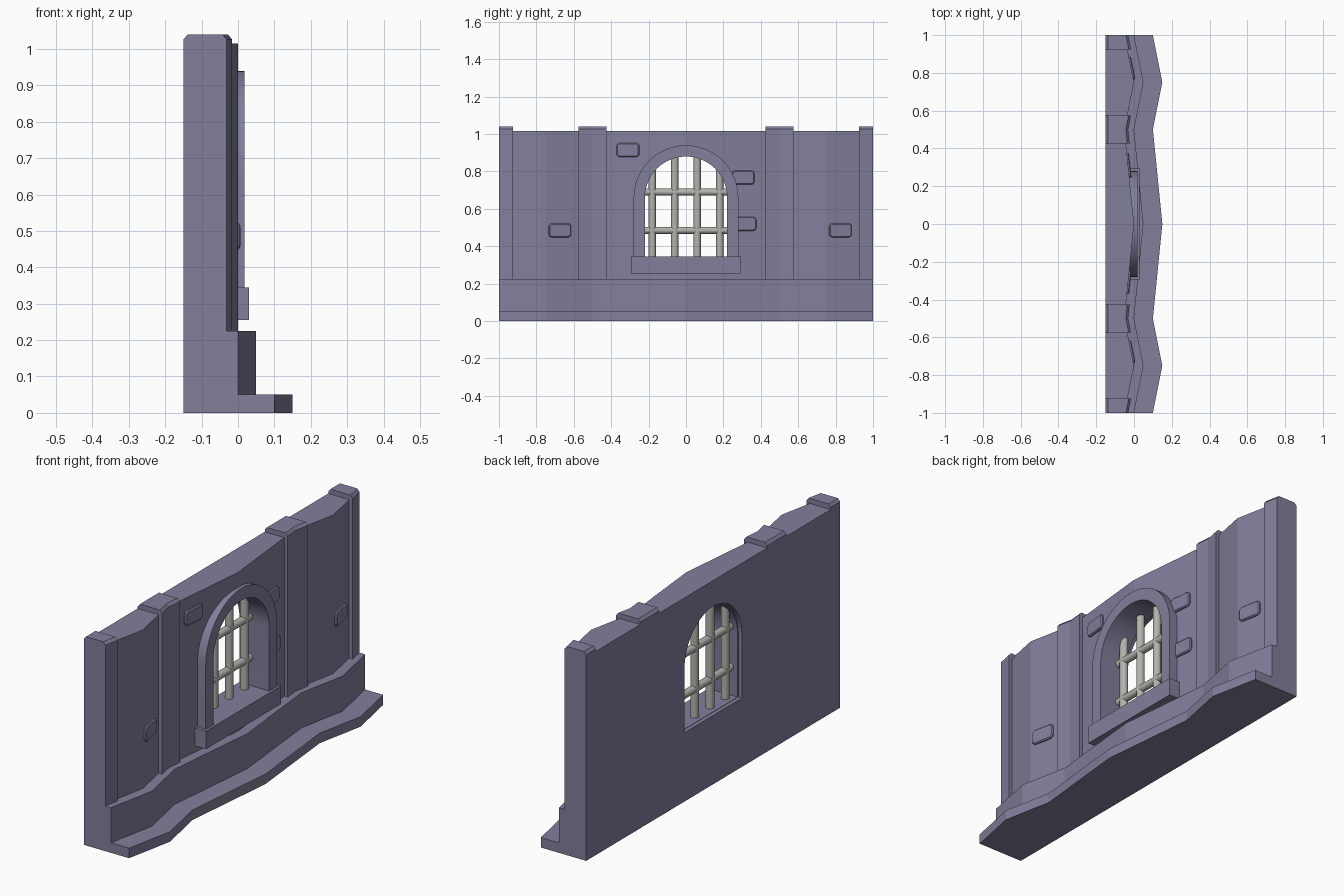
import bpy, bmesh, math

if "Cube" in bpy.data.objects:
    bpy.data.objects.remove(bpy.data.objects["Cube"])


def material(name, rgb):
    m = bpy.data.materials.new(name)
    m.diffuse_color = (*rgb, 1)
    m.use_nodes = True
    m.node_tree.nodes["Principled BSDF"].inputs["Base Color"].default_value = m.diffuse_color
    return m


STONE = material("violet_grey_stone", (0.22, 0.215, 0.335))
IRON = material("pale_grey_iron", (0.45, 0.45, 0.42))


def make(name, verts, faces, mat, smooth=False):
    mesh = bpy.data.meshes.new(name)
    mesh.from_pydata(verts, [], faces)
    bm = bmesh.new()
    bm.from_mesh(mesh)
    bmesh.ops.recalc_face_normals(bm, faces=bm.faces)
    bm.to_mesh(mesh)
    bm.free()
    mesh.materials.append(mat)
    ob = bpy.data.objects.new(name, mesh)
    bpy.context.collection.objects.link(ob)
    bpy.ops.object.select_all(action='DESELECT')
    bpy.context.view_layer.objects.active = ob
    ob.select_set(True)
    if smooth:
        bpy.ops.object.shade_smooth_by_angle(angle=math.radians(35))
    return ob


def loft(name, rings, mat, smooth=False):
    """Join equal rings of points and cap both ends."""
    n = len(rings[0])
    verts = [p for r in rings for p in r]
    faces = [(k * n + i, k * n + (i + 1) % n, (k + 1) * n + (i + 1) % n, (k + 1) * n + i)
             for k in range(len(rings) - 1) for i in range(n)]
    faces += [tuple(range(n)), tuple(range((len(rings) - 1) * n, len(rings) * n))]
    return make(name, verts, faces, mat, smooth)


BACK = -0.15
KNOTS = [(-1, 0), (-0.75, 0.05), (-0.5, 0), (0, 0.05), (0.5, 0), (0.75, 0.05), (1, 0)]


def wave(y):
    """Zigzag of the wall front: returns (depth, slope)."""
    for (a, p), (b, q) in zip(KNOTS, KNOTS[1:]):
        if y <= b:
            s = (q - p) / (b - a)
            return p + s * (y - a), s


def slab(name, offset, z0, z1):
    plan = [(BACK, 1), (BACK, -1)] + [(offset + d, y) for y, d in KNOTS]
    return loft(name, [[(x, y, z) for x, y in plan] for z in (z0, z1)], STONE)


def arch(r, bottom, seg=24, spring=0.66):
    pts = [(r, bottom)]
    pts += [(r * math.cos(math.pi * i / seg), spring + r * math.sin(math.pi * i / seg))
            for i in range(seg + 1)]
    return pts + [(-r, bottom)]


# Stepped zigzag wall
slab("foot_course", 0.10, 0, 0.05)
slab("plinth", 0.0, 0.05, 0.225)
wall = slab("wall", -0.05, 0.225, 1.015)

# Arched window opening
hole = arch(0.226, 0.343)
cutter = loft("window_cutter", [[(x, y, z) for y, z in hole] for x in (-0.3, 0.3)], STONE)
cutter.hide_render = True
bpy.context.view_layer.objects.active = wall
mod = wall.modifiers.new("opening", 'BOOLEAN')
mod.operation = 'DIFFERENCE'
mod.solver = 'EXACT'
mod.object = cutter
bpy.ops.object.modifier_apply(modifier=mod.name)
bpy.data.objects.remove(cutter)

# Pilasters with chamfered tops
for ys in ((-1, -0.925), (-0.575, -0.5, -0.425), (0.425, 0.5, 0.575), (0.925, 1)):
    def ring(z, inset):
        front = [(wave(y)[0] - 0.031 - inset, y, z) for y in ys]
        return [(BACK + inset, ys[-1], z), (BACK + inset, ys[0], z)] + front
    loft("pilaster", [ring(0.225, 0), ring(1.026, 0), ring(1.04, 0.012)], STONE)

# Arch surround
outer, inner = arch(0.28, 0.34), arch(0.22, 0.34)
n = len(outer)
rings = [[(xa, *outer[i]), (xb, *outer[i]), (xb, *inner[i]), (xa, *inner[i])]
         for i in range(n) for xa, xb in [(-0.13, 0.018)]]
loft("window_surround", rings, STONE, True)


# Sill
def rect(x, hy, z0, z1):
    return [(x, -hy, z0), (x, hy, z0), (x, hy, z1), (x, -hy, z1)]


loft("window_sill", [rect(-0.13, 0.295, 0.255, 0.345), rect(0.03, 0.295, 0.255, 0.345)], STONE)


# Raised bricks with rounded corners, tilted to follow the wall
def brick(y, z):
    def ring(x, inset):
        pts = []
        for k, (sy, sz) in enumerate(((1, 1), (-1, 1), (-1, -1), (1, -1))):
            for a in (0, 30, 60, 90):
                t = math.radians(a + 90 * k)
                r = 0.018 - inset
                pts.append((x, sy * 0.043 + r * math.cos(t), sz * 0.0195 + r * math.sin(t)))
        return pts
    d, s = wave(y)
    ob = loft("raised_brick", [ring(-0.03, 0), ring(0.006, 0), ring(0.011, 0.005)], STONE)
    ob.location = (d - 0.05, y, z)
    ob.rotation_euler.z = -math.atan(s)


for y, z in ((-0.31, 0.915), (0.305, 0.767), (0.315, 0.52), (-0.675, 0.485), (0.825, 0.485)):
    brick(y, z)


# Window bars
def circle(r, f, seg=12):
    return [f(r * math.cos(2 * math.pi * i / seg), r * math.sin(2 * math.pi * i / seg))
            for i in range(seg)]


BX = -0.09
for y, top in ((-0.18, 0.815), (-0.06, 0.885), (0.06, 0.885), (0.18, 0.815)):
    loft("upright_bar", [circle(0.02, lambda a, b: (BX + a, y + b, z)) for z in (0.33, top)],
         IRON, True)
for z in (0.485, 0.69):
    loft("cross_bar", [circle(0.019, lambda a, b: (BX + a, y, z + b)) for y in (-0.225, 0.225)],
         IRON, True)
